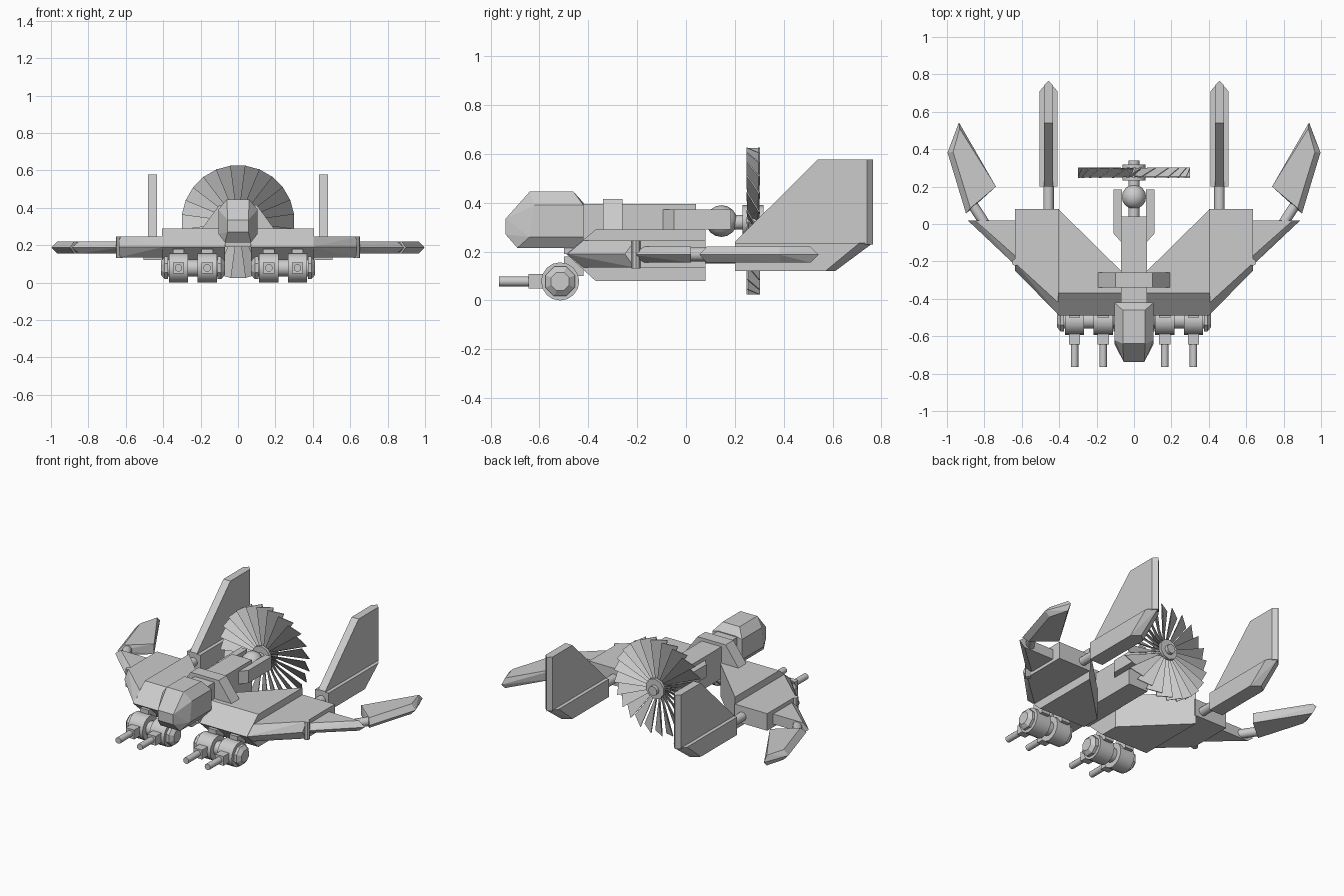
import bpy, bmesh, math
from mathutils import Vector, Matrix

if "Cube" in bpy.data.objects:
    bpy.data.objects.remove(bpy.data.objects["Cube"])

grey = bpy.data.materials.new("hull_grey")
grey.diffuse_color = (0.6, 0.6, 0.6, 1)
grey.use_nodes = True
grey.node_tree.nodes["Principled BSDF"].inputs["Base Color"].default_value = grey.diffuse_color


def finish(name, bm):
    bmesh.ops.recalc_face_normals(bm, faces=bm.faces)
    me = bpy.data.meshes.new(name)
    bm.to_mesh(me)
    bm.free()
    me.materials.append(grey)
    ob = bpy.data.objects.new(name, me)
    bpy.context.collection.objects.link(ob)
    return ob


def hull(name, pts):
    """Convex solid around the given points."""
    bm = bmesh.new()
    for p in pts:
        bm.verts.new(p)
    res = bmesh.ops.convex_hull(bm, input=bm.verts)
    junk = [g for g in res["geom_interior"] if isinstance(g, bmesh.types.BMVert)]
    bmesh.ops.delete(bm, geom=junk, context='VERTS')
    bmesh.ops.dissolve_limit(bm, angle_limit=0.01, verts=bm.verts, edges=bm.edges)
    return finish(name, bm)


def box(name, x, y, z):
    return hull(name, [(a, b, c) for a in x for b in y for c in z])


def rod(name, a, b, r, sides=12, r2=None, turn=0.0):
    """Cylinder or cone between two points."""
    a, b = Vector(a), Vector(b)
    d = b - a
    m = (Matrix.Translation((a + b) / 2) @ d.to_track_quat('Z', 'Y').to_matrix().to_4x4()
         @ Matrix.Rotation(turn, 4, 'Z'))
    bm = bmesh.new()
    bmesh.ops.create_cone(bm, cap_ends=True, segments=sides, radius1=r,
                          radius2=r if r2 is None else r2, depth=d.length, matrix=m)
    ob = finish(name, bm)
    if sides > 8:
        for f in ob.data.polygons:
            f.use_smooth = len(f.vertices) == 4
    return ob


def plate(name, s, outline, rim, z0, z1):
    """Flat panel: outline at both heights plus a knife edge at mid height."""
    pts = [(s * x, y, z) for x, y in outline for z in (z0, z1)]
    pts += [(s * x, y, (z0 + z1) / 2) for x, y in rim]
    return hull(name, pts)


# Cockpit with chamfered nose and tail
ck = []
for s in (-1, 1):
    ck += [(s * .06, -.64, .445), (s * .06, -.46, .445), (s * .105, -.62, .39),
           (s * .105, -.42, .39), (s * .06, -.42, .40), (s * .105, -.64, .26),
           (s * .105, -.42, .26), (s * .07, -.69, .215), (s * .07, -.42, .215),
           (s * .055, -.738, .27), (s * .055, -.738, .335)]
hull("cockpit", ck)

# Fuselage beam and the sloped brace across it
box("fuselage", (-.07, .07), (-.5, .04), (.19, .395))
hull("cross_brace", [(x, y, z) for y in (-.34, -.26)
                     for x, z in ((-.195, .285), (-.1, .415), (.1, .415), (.195, .285))])

# Propeller mount: ball, shaft and hub
bm = bmesh.new()
bmesh.ops.create_uvsphere(bm, u_segments=12, v_segments=8, radius=.065,
                          matrix=Matrix.Translation((0, .145, .325)) @ Matrix.Rotation(math.pi / 2, 4, 'X'))
ball = finish("mount_ball", bm)
for f in ball.data.polygons:
    f.use_smooth = True
rod("propeller_shaft", (0, .03, .32), (0, .34, .32), .03)
rod("hub_front", (0, .232, .325), (0, .25, .325), .065, 10)
rod("hub_core", (0, .25, .325), (0, .3, .325), .05, 10)
rod("hub_back", (0, .3, .325), (0, .318, .325), .065, 10)

# Propeller: ring of pitched blades
bm = bmesh.new()
N = 24
for i in range(N):
    rot = Matrix.Translation((0, .275, .325)) @ Matrix.Rotation(2 * math.pi * i / N, 4, 'Y')
    corners = []
    for r, w, d in ((.04, .008, .02), (.3, .042, .025)):
        for t in (-1, 1):
            for k in (-.003, .003):
                corners.append(bm.verts.new(rot @ Vector((t * w, t * d + k, r))))
    a, b, c, d, e, f, g, h = corners
    for q in ((a, b, d, c), (e, g, h, f), (a, c, g, e), (b, f, h, d), (a, e, f, b), (c, d, h, g)):
        bm.faces.new(q)
finish("propeller_blades", bm)

for s, side in ((-1, "left"), (1, "right")):
    # Arms beside the propeller mount
    hull("mount_arm_" + side, [(s * x, y, z) for z in (.29, .372) for x, y in
                               ((.065, -.10), (.065, .185), (.11, .185), (.11, -.05))])

    # Raised inner body with wedge front and diagonal inner side
    hull("inner_body_" + side,
         [(s * x, -.49, .19) for x in (.07, .405)]
         + [(s * x, y, z) for z in (.08, .29)
            for x, y in ((.07, -.37), (.405, -.37), (.405, .08), (.07, -.25))])

    # Lower outer wing with swept leading edge
    hull("outer_body_" + side,
         [(s * .40, -.49, .19), (s * .635, -.25, .19)]
         + [(s * x, y, z) for z in (.135, .245)
            for x, y in ((.40, -.425), (.40, .08), (.635, .08), (.635, -.21))])
    rod("wing_hinge_" + side, (s * .635, -.205, .13), (s * .635, -.205, .245), .018, 8)

    # Triangular wing tip, connecting rod and swept winglet
    plate("wing_tip_" + side, s, ((.63, -.175), (.63, .02), (.85, .02)),
          ((.63, -.225), (.89, .02)), .155, .22)
    rod("winglet_rod_" + side, (s * .79, -.01, .188), (s * .88, .13, .188), .028)
    plate("winglet_" + side, s, ((.738, .2), (.875, .085), (.967, .385), (.932, .51)),
          ((.898, .055), (.997, .382), (.936, .543)), .155, .22)

    # Tail boom and vertical fin
    cx = s * .457
    rod("tail_rod_" + side, (cx, .06, .18), (cx, .22, .18), .028)
    hull("tail_boom_" + side,
         [(cx + e * .048, y, z) for e in (-1, 1) for y, z in
          ((.2, .12), (.57, .12), (.71, .235), (.2, .235))]
         + [(cx, .61, .12), (cx, .765, .235)])
    hull("tail_fin_" + side,
         [(cx + e * .025, y, z) for e in (-1, 1) for y, z in
          ((.2, .23), (.74, .23), (.74, .577), (.54, .577), (.2, .24))]
         + [(cx, .765, .23), (cx, .765, .577)])

    # Twin gun pod slung under the leading edge
    gy, gz = -.515, .078
    turn = math.pi / 8
    rod("gun_axle_" + side, (s * .08, gy, gz), (s * .395, gy, gz), .045)
    for x0, x1, r0, r1 in ((.07, .09, .04, .065), (.09, .11, .065, .065),
                           (.375, .392, .065, .065), (.392, .412, .065, .04)):
        rod("gun_cap_" + side, (s * x0, gy, gz), (s * x1, gy, gz), r0, 8, r1, turn)
    for gx in (.165, .318):
        rod("gun_drum_" + side, (s * (gx - .052), gy, gz), (s * (gx + .052), gy, gz), .078, 16)
        box("gun_breech_" + side, (s * gx - .03, s * gx + .03), (-.645, -.56), (.048, .108))
        rod("gun_barrel_" + side, (s * gx, -.63, gz), (s * gx, -.765, gz), .02)
        box("gun_pylon_" + side, (s * gx - .03, s * gx + .03), (-.5, -.42), (.1, .18))
